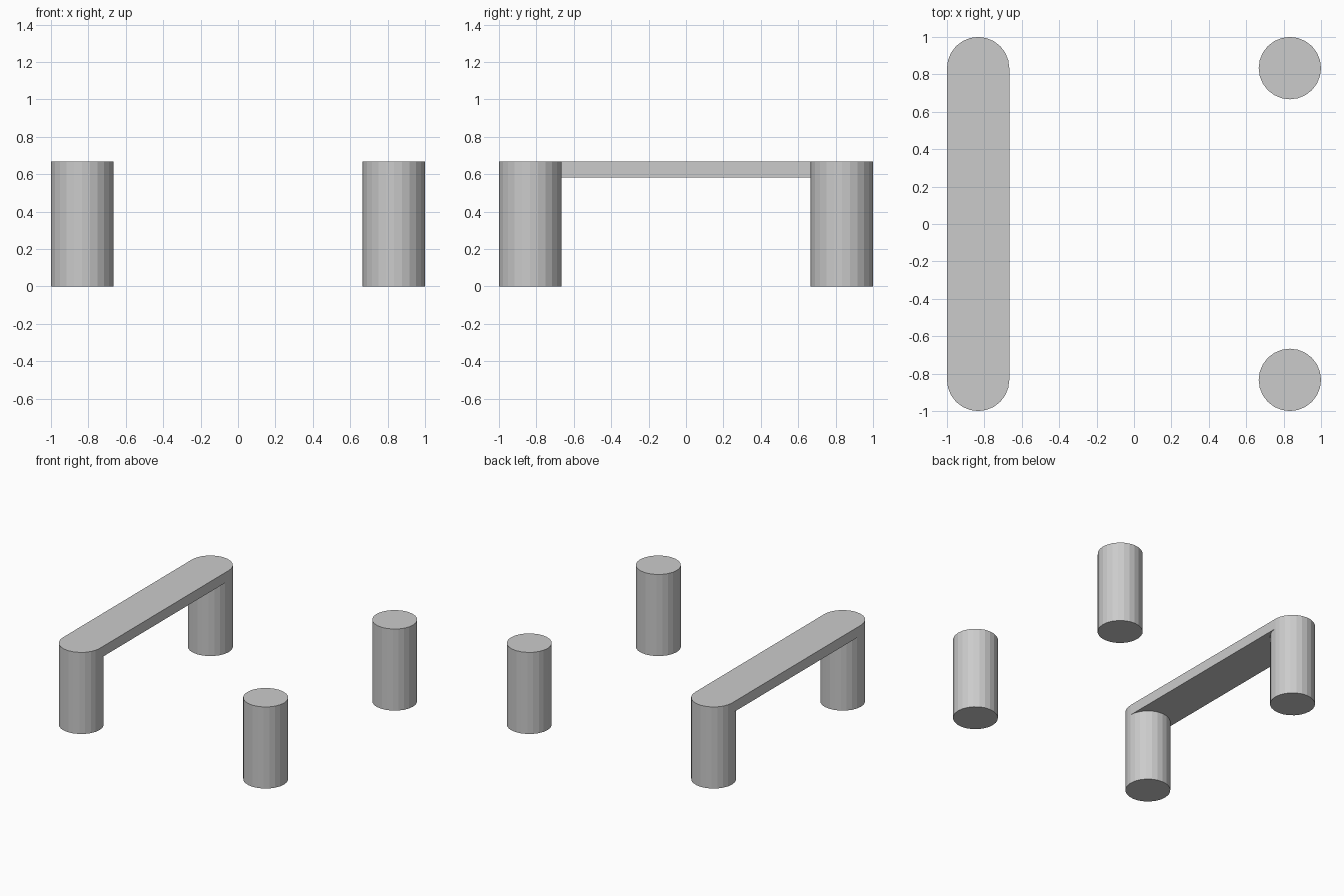
import bpy, bmesh
from math import sin, cos, pi

if "Cube" in bpy.data.objects:
    bpy.data.objects.remove(bpy.data.objects["Cube"])

R, C, H, UNDER, N = 1/6, 5/6, 2/3, 0.583, 24


def arc(cx, cy, z, start, count):
    """Points along a post rim, counter-clockwise from step `start`."""
    return [(cx + R * cos(2*pi*i/N), cy + R * sin(2*pi*i/N), z)
            for i in range(start, start + count)]


def make_object(name, polygons):
    bm = bmesh.new()
    for poly in polygons:
        bm.faces.new([bm.verts.new(p) for p in poly])
    bmesh.ops.remove_doubles(bm, verts=bm.verts[:], dist=1e-5)
    bmesh.ops.recalc_face_normals(bm, faces=bm.faces[:])
    mesh = bpy.data.meshes.new(name)
    bm.to_mesh(mesh)
    bm.free()
    obj = bpy.data.objects.new(name, mesh)
    bpy.context.collection.objects.link(obj)
    return obj


def wall(cx, cy, top, start, count):
    low = arc(cx, cy, 0, start, count + 1)
    high = arc(cx, cy, top, start, count + 1)
    return [(low[i], low[i+1], high[i+1], high[i]) for i in range(count)]


# Two free-standing posts on the right
for name, y in (("front_right_post", -C), ("back_right_post", C)):
    make_object(name, wall(C, y, H, 0, N)
                + [arc(C, y, H, 0, N), arc(C, y, 0, 0, N)[::-1]])

# Left posts joined by a round-ended bar, as one closed shell
half = N // 2
faces = []
for y, outer in ((C, 0), (-C, half)):
    faces += wall(-C, y, H, outer, half)                # outer half, full height
    faces += wall(-C, y, UNDER, outer + half, half)     # inner half, below the bar
    faces.append(arc(-C, y, 0, 0, N)[::-1])             # foot
for x in (-C - R, -C + R):                              # bar sides
    faces.append([(x, -C, UNDER), (x, C, UNDER), (x, C, H), (x, -C, H)])
# Bar top and underside
faces.append(arc(-C, C, H, 0, half + 1) + arc(-C, -C, H, half, half + 1))
faces.append(arc(-C, C, UNDER, half, half + 1) + arc(-C, -C, UNDER, 0, half + 1))
make_object("left_posts_with_bar", faces)
